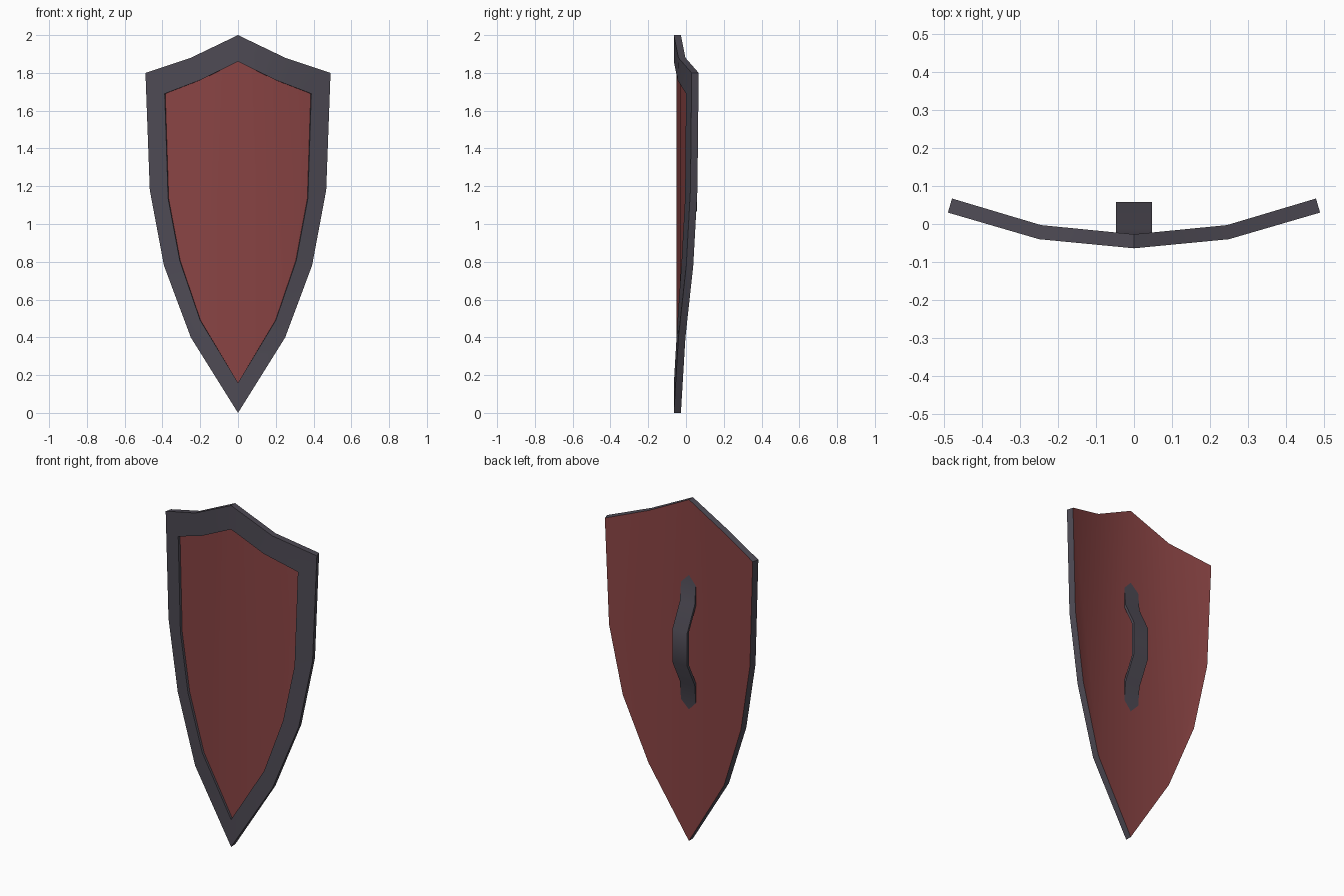
import bpy, bmesh, math

if "Cube" in bpy.data.objects:
    bpy.data.objects.remove(bpy.data.objects["Cube"])


def material(name, rgb):
    m = bpy.data.materials.new(name)
    m.diffuse_color = (*rgb, 1)
    m.use_nodes = True
    m.node_tree.nodes["Principled BSDF"].inputs["Base Color"].default_value = m.diffuse_color
    return m


RED = material("dark red", (0.25, 0.057, 0.057))
IRON = material("dark iron", (0.076, 0.069, 0.089))

# Right-hand outlines (x, z) from top point to bottom tip
OUTER = [(0, 2.0), (.25, 1.88), (.49, 1.80), (.467, 1.18), (.392, .78), (.25, .40), (0, 0)]
INNER = [(0, 1.86), (.2, 1.762), (.388, 1.69), (.37, 1.135), (.308, .805), (.2, .49), (0, .16)]


def bend(x):
    """Front surface y: two straight facets on each side."""
    x = abs(x)
    return -.064 + x * .096 if x < .25 else -.04 + (x - .25) * .292


def loop(bm, half, depth):
    """Mirrored outline, pushed back by depth along the curved surface."""
    pts = half + [(-x, z) for x, z in half[-2:0:-1]]
    return [bm.verts.new((x * (1 - .6 * depth), bend(x) + depth, z)) for x, z in pts]


def band(bm, a, b, mat):
    n = len(a)
    for i in range(n):
        j = (i + 1) % n
        bm.faces.new((a[i], a[j], b[j], b[i])).material_index = mat


def cap(bm, v):
    for ids in ((0, 1, 5, 6), (1, 2, 3, 4, 5), (0, 6, 7, 11), (11, 7, 8, 9, 10)):
        bm.faces.new([v[i] for i in ids]).material_index = 0


def finish(bm, name, mats, angle):
    bmesh.ops.recalc_face_normals(bm, faces=bm.faces)
    me = bpy.data.meshes.new(name)
    bm.to_mesh(me)
    bm.free()
    for m in mats:
        me.materials.append(m)
    ob = bpy.data.objects.new(name, me)
    bpy.context.collection.objects.link(ob)
    bpy.ops.object.select_all(action='DESELECT')
    bpy.context.view_layer.objects.active = ob
    ob.select_set(True)
    bpy.ops.object.shade_smooth_by_angle(angle=math.radians(angle))
    return ob


# Shield: iron rim around a recessed red panel, plain red back
bm = bmesh.new()
back = loop(bm, OUTER, .037)
front = loop(bm, OUTER, 0)
lip = loop(bm, INNER, 0)
panel = loop(bm, INNER, .013)
band(bm, back, front, 1)
band(bm, front, lip, 1)
band(bm, lip, panel, 1)
cap(bm, panel)
cap(bm, back)
finish(bm, "shield", [RED, IRON], 25)

# Handle: bent strap whose ends sink into the back of the shield
MID, W, T = 1.165, .048, .016
half = [(.415, -.029), (.235, -.012), (.095, .058)]
path = [(MID + d, y) for d, y in half] + [(MID - d, y) for d, y in reversed(half)]
bm = bmesh.new()
rings = [[bm.verts.new((x, y + dy, z)) for x, dy in ((-W, 0), (W, 0), (W, -T), (-W, -T))]
         for z, y in path]
for a, b in zip(rings, rings[1:]):
    band(bm, a, b, 0)
bm.faces.new(rings[0])
bm.faces.new(rings[-1])
finish(bm, "handle", [IRON], 35)
